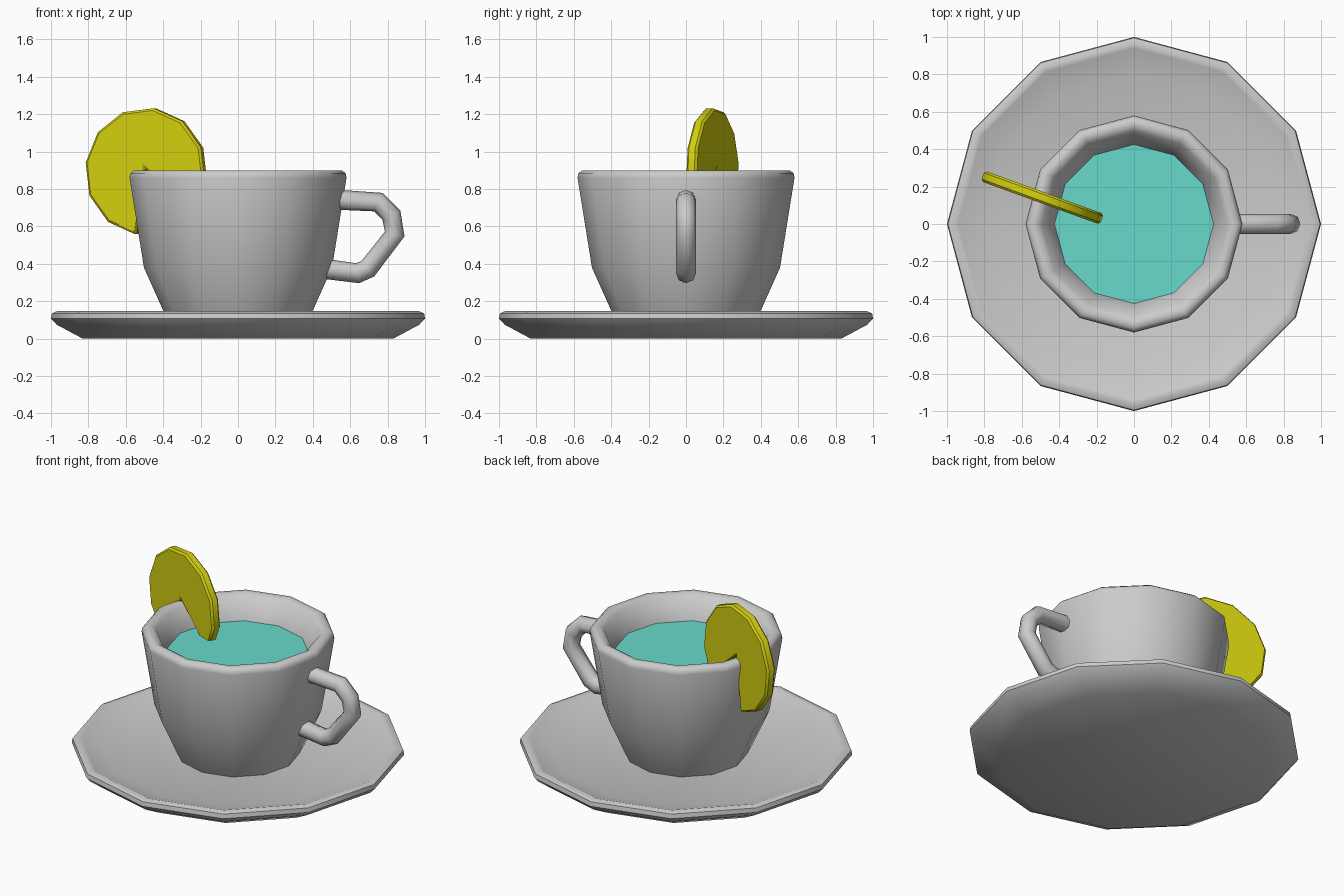
import bpy, bmesh
from math import sin, cos, radians, pi

if "Cube" in bpy.data.objects:
    bpy.data.objects.remove(bpy.data.objects["Cube"])

SIDES = 12


def material(name, rgb):
    m = bpy.data.materials.new(name)
    m.diffuse_color = (*rgb, 1)
    m.use_nodes = True
    m.node_tree.nodes["Principled BSDF"].inputs["Base Color"].default_value = m.diffuse_color
    return m


def make_object(name, bm, mat=None, angle=50):
    bmesh.ops.recalc_face_normals(bm, faces=bm.faces[:])
    me = bpy.data.meshes.new(name)
    bm.to_mesh(me)
    bm.free()
    ob = bpy.data.objects.new(name, me)
    bpy.context.collection.objects.link(ob)
    if mat:
        me.materials.append(mat)
    smooth(ob, angle)
    return ob


def smooth(ob, angle):
    bpy.ops.object.select_all(action='DESELECT')
    ob.select_set(True)
    bpy.context.view_layer.objects.active = ob
    bpy.ops.object.shade_smooth_by_angle(angle=radians(angle))


def lathe(name, profile):
    """Spin an (r, z) profile into a closed 12-sided shape, capped at both ends."""
    bm = bmesh.new()
    rings = [[bm.verts.new((r * cos(2 * pi * i / SIDES), r * sin(2 * pi * i / SIDES), z))
              for i in range(SIDES)] for r, z in profile]
    for a, b in zip(rings, rings[1:]):
        for i in range(SIDES):
            j = (i + 1) % SIDES
            bm.faces.new((a[i], a[j], b[j], b[i]))
    bm.faces.new(rings[0])
    bm.faces.new(rings[-1])
    return make_object(name, bm)


# Saucer: shallow dish with a rounded rim
lathe("saucer", [(0.83, 0), (0.97, 0.075), (1.0, 0.107), (0.995, 0.135),
                 (0.965, 0.148), (0.94, 0.14), (0.8, 0.09)])

# Cup: outer wall, rounded rim, inner wall
lathe("cup", [(0.365, 0.08), (0.40, 0.15), (0.503, 0.38), (0.58, 0.86), (0.575, 0.885),
              (0.555, 0.9), (0.525, 0.9), (0.495, 0.88), (0.417, 0.74),
              (0.40, 0.4), (0.28, 0.16)])

# Drink: flat 12-sided surface inside the cup
bm = bmesh.new()
bm.faces.new([bm.verts.new((0.425 * cos(2 * pi * i / SIDES), 0.425 * sin(2 * pi * i / SIDES), 0.755))
              for i in range(SIDES)])
make_object("drink", bm, material("drink_teal", (0.14, 0.7, 0.6)))

# Handle: angular loop with an octagonal section
path = [(0.49, 0.745), (0.75, 0.73), (0.82, 0.66), (0.838, 0.56),
        (0.695, 0.375), (0.64, 0.35), (0.45, 0.375)]
cu = bpy.data.curves.new("handle", 'CURVE')
cu.dimensions = '3D'
cu.bevel_depth = 0.054
cu.bevel_resolution = 2
cu.use_fill_caps = True
sp = cu.splines.new('POLY')
sp.points.add(len(path) - 1)
for p, (x, z) in zip(sp.points, path):
    p.co = (x, 0, z, 1)
handle = bpy.data.objects.new("handle", cu)
bpy.context.collection.objects.link(handle)
bpy.ops.object.select_all(action='DESELECT')
handle.select_set(True)
bpy.context.view_layer.objects.active = handle
bpy.ops.object.convert(target='MESH')
smooth(bpy.context.view_layer.objects.active, 50)

# Lemon slice: ten of twelve segments, the open wedge straddles the cup wall
R, T = 0.342, 0.06
bm = bmesh.new()
outline = [(0, 0.02)] + [(R * cos(radians(a)), R * sin(radians(a)))
                         for a in range(-38, 263, 30)]
faces = []
back = [bm.verts.new((u, T / 2, v)) for u, v in outline]
front = [bm.verts.new((u, -T / 2, v)) for u, v in outline]
n = len(outline)
for side in (back, front):
    for i in range(1, n - 1):
        bm.faces.new((side[0], side[i], side[i + 1]))
for i in range(n):
    j = (i + 1) % n
    bm.faces.new((front[i], front[j], back[j], back[i]))
lemon = make_object("lemon_slice", bm, material("lemon_yellow", (0.65, 0.62, 0.005)), 50)
lemon.location = (-0.49, 0.141, 0.893)
lemon.rotation_euler = (0, 0, radians(-20))
bev = lemon.modifiers.new("rounded_edge", 'BEVEL')
bev.width = 0.012
bev.segments = 1
bev.limit_method = 'ANGLE'
bev.angle_limit = radians(60)
